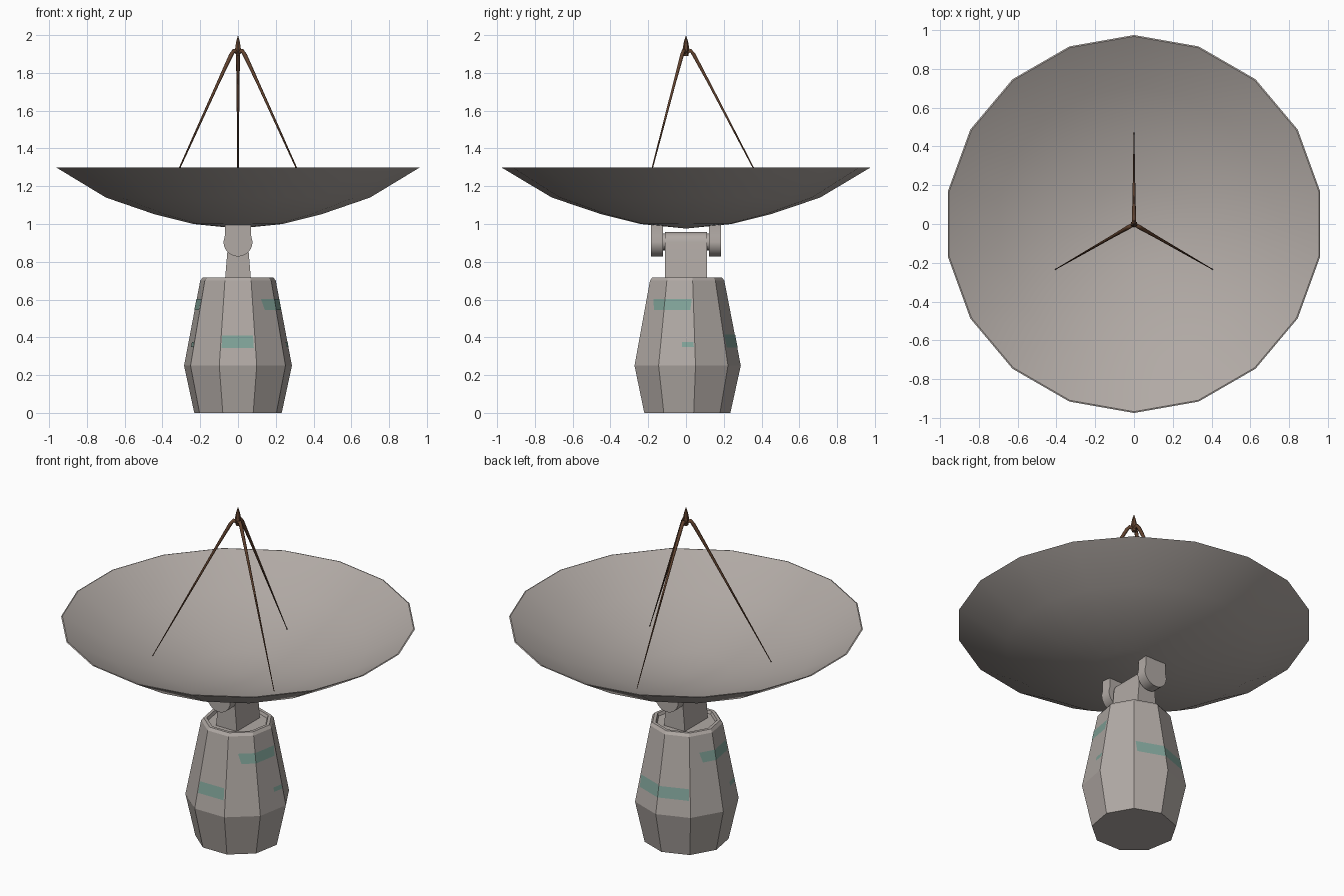
import bpy, bmesh, math
from mathutils import Vector

if "Cube" in bpy.data.objects:
    bpy.data.objects.remove(bpy.data.objects["Cube"])


def material(name, rgb):
    m = bpy.data.materials.new(name)
    m.diffuse_color = (*rgb, 1)
    m.use_nodes = True
    m.node_tree.nodes["Principled BSDF"].inputs["Base Color"].default_value = m.diffuse_color
    return m


GREY = material("warm grey", (0.44, 0.40, 0.375))
TEAL = material("faded teal", (0.22, 0.37, 0.32))
BROWN = material("rust brown", (0.12, 0.055, 0.028))


def finish(name, bm, mat, smooth=None):
    bmesh.ops.remove_doubles(bm, verts=bm.verts, dist=1e-5)
    bmesh.ops.recalc_face_normals(bm, faces=bm.faces)
    me = bpy.data.meshes.new(name)
    bm.to_mesh(me)
    bm.free()
    me.materials.append(mat)
    ob = bpy.data.objects.new(name, me)
    bpy.context.collection.objects.link(ob)
    if smooth:
        bpy.ops.object.select_all(action='DESELECT')
        ob.select_set(True)
        bpy.context.view_layer.objects.active = ob
        bpy.ops.object.shade_smooth_by_angle(angle=math.radians(smooth))
    return ob


def ring_point(r, z, deg):
    # angle runs from the front (-y) towards +x
    a = math.radians(deg)
    return Vector((r * math.sin(a), -r * math.cos(a), z))


def lathe(name, profile, sides, start, mat, smooth=None):
    bm = bmesh.new()
    rings = [[bm.verts.new(ring_point(r, z, start + i * 360 / sides)) for i in range(sides)]
             if r > 0 else [bm.verts.new((0, 0, z))] for r, z in profile]
    for a, b in zip(rings, rings[1:]):
        for i in range(sides):
            j = (i + 1) % sides
            quad = [a[i % len(a)], a[j % len(a)], b[j % len(b)], b[i % len(b)]]
            bm.faces.new(list(dict.fromkeys(quad)))
    return finish(name, bm, mat, smooth)


def prism(name, outline, y0, y1, mat, smooth=None):
    # x-z outline extruded along y
    bm = bmesh.new()
    a = [bm.verts.new((x, y0, z)) for x, z in outline]
    b = [bm.verts.new((x, y1, z)) for x, z in outline]
    bm.faces.new(a)
    bm.faces.new(b[::-1])
    for i in range(len(a)):
        j = (i + 1) % len(a)
        bm.faces.new([a[i], b[i], b[j], a[j]])
    return finish(name, bm, mat, smooth)


def arc(r, z, a0, a1, n):
    angles = [math.radians(a0 + (a1 - a0) * i / n) for i in range(n + 1)]
    return [(r * math.cos(a), z + r * math.sin(a)) for a in angles]


# nine-sided pedestal with chamfered, slightly recessed top
lathe("pedestal", [(0, 0), (0.235, 0), (0.29, 0.25), (0.203, 0.70), (0.19, 0.717),
                   (0.172, 0.717), (0.165, 0.70), (0, 0.70)], 9, 20, GREY)


# painted patches on the pedestal's upper facets
def on_facet(i, f, z):
    r = 0.29 + (0.203 - 0.29) * (z - 0.25) / 0.45
    a, b = ring_point(r, z, 40 * i - 20), ring_point(r, z, 40 * i + 20)
    return a.lerp(b, f) + ring_point(0.002, 0, 40 * i)


PATCHES = [  # facet, start, end, bottom, top, slant of start, slant of end
    (0, 0.03, 0.95, 0.343, 0.41, 0, 0), (1, 0.38, 1, 0.545, 0.603, 0.12, 0),
    (2, 0, 0.95, 0.545, 0.603, 0, -0.06), (2, 0.63, 0.97, 0.35, 0.375, 0, 0),
    (4, 0.05, 1, 0.345, 0.415, 0.05, 0), (5, 0, 0.96, 0.345, 0.41, 0, 0),
    (6, 0.38, 1, 0.545, 0.603, 0.12, 0), (7, 0, 0.95, 0.545, 0.603, 0, -0.06),
    (7, 0.63, 0.97, 0.35, 0.375, 0, 0)]
bm = bmesh.new()
for i, f0, f1, z0, z1, s0, s1 in PATCHES:
    corners = [(f0 + s0, z0), (f1 + s1, z0), (f1, z1), (f0, z1)]
    bm.faces.new([bm.verts.new(on_facet(i, f, z)) for f, z in corners])
bm.normal_update()
for f in bm.faces:
    if f.normal.dot(f.calc_center_median() * Vector((1, 1, 0))) < 0:
        f.normal_flip()
me = bpy.data.meshes.new("paint_patches")
bm.to_mesh(me)
bm.free()
me.materials.append(TEAL)
bpy.context.collection.objects.link(bpy.data.objects.new("paint_patches", me))

# neck with rounded head, axle and two hanging brackets
prism("neck", [(-0.07, 0.69), (0.07, 0.69)] + arc(0.052, 0.905, 0, 180, 8), -0.11, 0.11, GREY, 30)
prism("axle", arc(0.045, 0.905, 0, 337.5, 15), -0.15, 0.15, GREY, 30)
for side, s in (("front", -1), ("back", 1)):
    outline = [(-0.07, 1.0), (-0.07, 0.937)] + arc(0.077, 0.905, 180, 360, 12) + [(0.07, 0.937), (0.07, 1.0)]
    ob = prism(side + "_bracket", outline, s * 0.122, s * 0.185, GREY, 30)
    for v in ob.data.vertices:  # top follows the underside of the dish
        if v.co.z > 0.99:
            v.co.z = 0.992 if abs(v.co.y) < 0.15 else 1.0

# eighteen-sided thin dish
outer = [(0, 0.976), (0.24, 1.0), (0.45, 1.052), (0.71, 1.14), (0.975, 1.298)]
inner = [(0.968, 1.3), (0.71, 1.152), (0.45, 1.064), (0.24, 1.012), (0, 0.988)]
lathe("dish", outer + inner, 18, 0, GREY, 40)

# feed spike at the top
lathe("feed_spike", [(0, 1.89), (0.012, 1.89), (0.018, 1.925), (0.011, 1.965), (0, 2.0)], 6, 0, BROWN)

# three tapered struts that hook into the spike
STRUT = [(0.47, 1.08, 0.2), (0.12, 1.75, 0.8), (0.042, 1.895, 1.1),
         (0.025, 1.918, 1.1), (0.005, 1.908, 1.0)]
for k, deg in enumerate((60, 180, 300)):
    cu = bpy.data.curves.new("strut_%d" % (k + 1), 'CURVE')
    cu.dimensions = '3D'
    cu.bevel_depth = 0.01
    cu.bevel_resolution = 1
    cu.use_fill_caps = True
    sp = cu.splines.new('POLY')
    sp.points.add(len(STRUT) - 1)
    for p, (r, z, w) in zip(sp.points, STRUT):
        p.co = (*ring_point(r, z, deg), 1)
        p.radius = w
    cu.materials.append(BROWN)
    ob = bpy.data.objects.new(cu.name, cu)
    bpy.context.collection.objects.link(ob)
    bpy.ops.object.select_all(action='DESELECT')
    ob.select_set(True)
    bpy.context.view_layer.objects.active = ob
    bpy.ops.object.convert(target='MESH')
